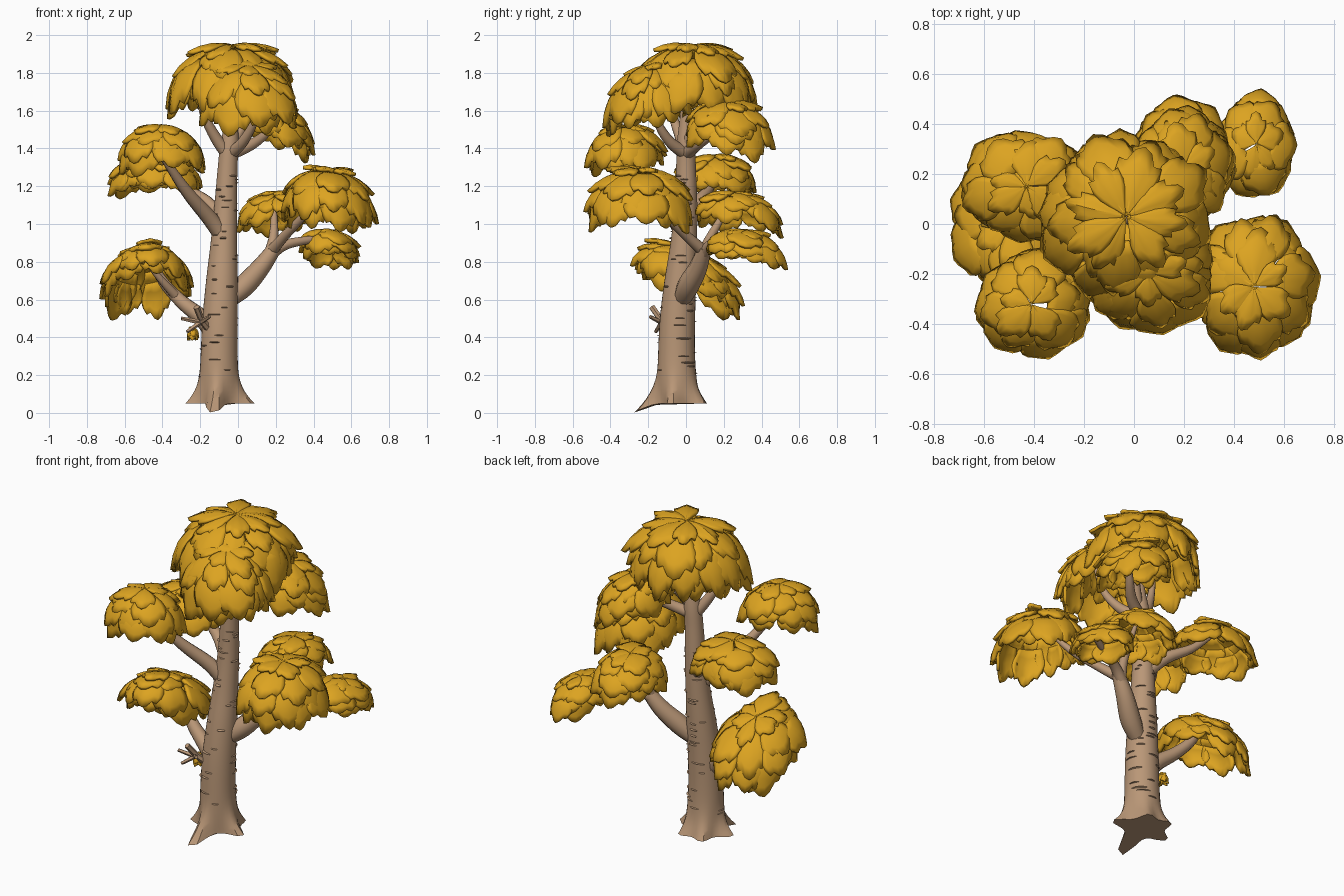
import bpy, bmesh, math, random
from mathutils import Vector

if "Cube" in bpy.data.objects:
    bpy.data.objects.remove(bpy.data.objects["Cube"])
random.seed(11)

def material(name, rgb):
    m = bpy.data.materials.new(name)
    m.diffuse_color = (*rgb, 1)
    m.use_nodes = True
    m.node_tree.nodes["Principled BSDF"].inputs["Base Color"].default_value = m.diffuse_color
    return m

BARK = material("bark_tan", (0.49, 0.31, 0.185))
LEAF = material("leaf_gold", (0.72, 0.37, 0.015))

def finish(name, bm, mat, angle=40):
    me = bpy.data.meshes.new(name)
    bm.to_mesh(me)
    bm.free()
    ob = bpy.data.objects.new(name, me)
    bpy.context.collection.objects.link(ob)
    me.materials.append(mat)
    bpy.ops.object.select_all(action='DESELECT')
    ob.select_set(True)
    bpy.context.view_layer.objects.active = ob
    bpy.ops.object.shade_smooth_by_angle(angle=math.radians(angle))
    return ob

def smooth_path(pts, steps=4):
    """Catmull-Rom through (x, y, z, radius) points."""
    p = [Vector(q) for q in pts]
    p = [2 * p[0] - p[1]] + p + [2 * p[-1] - p[-2]]
    out = []
    for i in range(1, len(p) - 2):
        a, b, c, d = p[i - 1:i + 3]
        for k in range(steps):
            t = k / steps
            out.append(0.5 * (2 * b + (c - a) * t + (2 * a - 5 * b + 4 * c - d) * t * t
                              + (3 * b - a - 3 * c + d) * t ** 3))
    return out + [p[-2]]

def skin(bm, rings):
    n = len(rings[0])
    for r0, r1 in zip(rings, rings[1:]):
        for i in range(n):
            bm.faces.new((r0[i], r0[(i + 1) % n], r1[(i + 1) % n], r1[i]))
    bm.faces.new(rings[0][::-1])
    bm.faces.new(rings[-1])

def branch(name, pts, sides=10):
    path = smooth_path(pts)
    bm = bmesh.new()
    rings = []
    for i, q in enumerate(path):
        t = (path[min(i + 1, len(path) - 1)] - path[max(i - 1, 0)]).to_3d()
        rot = Vector((0, 0, 1)).rotation_difference(t)
        rings.append([bm.verts.new(q.to_3d() + rot @ Vector((q[3] * math.cos(a), q[3] * math.sin(a), 0)))
                      for a in (math.tau * k / sides for k in range(sides))])
    skin(bm, rings)
    finish(name, bm, BARK)

# Trunk with flared roots; the front root is longest and dips lowest
TRUNK = smooth_path([(-.1, -.03, .05, .115), (-.1, -.045, .15, .105), (-.1, -.05, .3, .098),
                     (-.095, -.045, .5, .093), (-.085, -.03, .7, .084), (-.075, -.012, .9, .07),
                     (-.065, 0, 1.1, .06), (-.055, 0, 1.3, .052), (-.045, 0, 1.42, .049),
                     (-.035, 0, 1.55, .034), (-.02, .01, 1.75, .024), (-.01, .02, 1.88, .01)])
ROOTS = [(-98, 1.2), (-15, .7), (60, .35), (120, .4), (188, .6)]

def lobe(a, deg, w=.3):
    d = (a - math.radians(deg) + math.pi) % math.tau - math.pi
    return math.exp(-(d / w) ** 2)

bm = bmesh.new()
rings = []
for q in TRUNK:
    f = max(0, 1 - (q.z - .05) / .24) ** 2.8
    ring = []
    for k in range(32):
        a = math.tau * k / 32
        r = q[3] * (1 + f * sum(amp * lobe(a, d) for d, amp in ROOTS))
        ring.append(bm.verts.new((q.x + r * math.cos(a), q.y + r * math.sin(a),
                                  q.z - .05 * f * lobe(a, -98, .25))))
    rings.append(ring)
skin(bm, rings)
finish("trunk", bm, BARK)

# Bark ridges: short wedge-shaped arcs around the trunk
bm = bmesh.new()
for i in range(60):
    z = .17 + 1.1 * i / 60
    q = min(TRUNK, key=lambda p: abs(p.z - z))
    a0, span, h = random.uniform(0, math.tau), random.uniform(.3, .9), random.uniform(.006, .014)
    rows = []
    for k in range(5):
        a = a0 + span * k / 4
        e = .009 * math.sin(math.pi * (k + .4) / 4.8)
        rows.append([bm.verts.new((q.x + (q[3] + dr) * math.cos(a), q.y + (q[3] + dr) * math.sin(a), z + dz))
                     for dr, dz in ((-.008, h), (e, h * .3), (-.008, -h * .4))])
    skin(bm, rows)
bmesh.ops.recalc_face_normals(bm, faces=bm.faces)
finish("bark_ridges", bm, BARK, 20)

# Branches
branch("right_limb", [(-.07, -.03, .58, .04), (.03, .01, .67, .058), (.12, .065, .77, .05), (.2, .1, .88, .036)])
branch("right_back_branch", [(.16, .09, .83, .035), (.25, .13, .89, .028), (.4, .2, .92, .02), (.54, .27, .95, .012)])
branch("right_inner_branch", [(.17, .09, .85, .03), (.19, .14, .95, .024), (.19, .24, 1.12, .012)])
branch("right_front_branch", [(.18, .09, .86, .032), (.25, 0, .94, .026), (.36, -.12, 1.06, .02), (.47, -.24, 1.24, .01)])
branch("left_front_branch", [(-.07, -.01, .92, .045), (-.15, -.06, 1.03, .042), (-.27, -.17, 1.17, .032), (-.4, -.3, 1.36, .018)])
branch("left_back_branch", [(-.06, 0, 1.0, .04), (-.17, .07, 1.12, .034), (-.3, .13, 1.2, .025), (-.42, .17, 1.31, .012)])
branch("low_left_limb", [(-.1, -.04, .38, .05), (-.19, -.03, .5, .045), (-.3, 0, .59, .036), (-.4, .03, .7, .027), (-.48, .02, .85, .014)])
branch("low_left_fork", [(-.33, 0, .62, .026), (-.42, -.06, .72, .018), (-.5, -.1, .82, .01)])
branch("crown_left_branch", [(-.05, 0, 1.36, .035), (-.12, -.03, 1.46, .03), (-.18, -.07, 1.58, .022), (-.22, -.09, 1.75, .012)])
branch("crown_right_branch", [(-.04, 0, 1.37, .035), (.07, .06, 1.42, .03), (.15, .14, 1.48, .022), (.23, .22, 1.58, .012)])
branch("crown_front_branch", [(-.04, 0, 1.37, .035), (.03, -.09, 1.44, .028), (.09, -.16, 1.56, .02), (.11, -.2, 1.72, .012)])
branch("crown_back_branch", [(-.03, 0, 1.42, .03), (.04, .06, 1.55, .024), (.1, .13, 1.75, .012)])

# Broken stub with twigs on the low left
branch("stub", [(-.15, -.09, .44, .022), (-.19, -.13, .49, .018), (-.22, -.18, .56, .017)], 6)
for i, (dx, dy, dz) in enumerate([(-.1, -.02, .02), (-.07, -.03, -.05), (.05, -.06, .03)]):
    branch(f"stub_twig_{i}", [(-.2, -.13, .48, .014), (-.2 + dx, -.13 + dy, .48 + dz, .01)], 5)

TIPS = [.66, .84, .79, .95, 1, .96, .8, .86, .68]   # blunt lobed leaf end
WIDTH = [.8, .9, 1.0, 1.02, .92]                    # half width along the leaf
RINGS = [(.5, 46, 6), (20, 74, 7), (44, 100, 9), (60, 112, 8)]

def leaf(bm, place, az, half, t0, t1, lift):
    """One curved lobed leaf lying on a dome given by place(theta, azimuth, factor)."""
    grid = []
    skew = random.uniform(-.25, .25)
    for j in range(5):
        row = []
        for i, tip in enumerate(TIPS):
            u, v = (i - 4) / 4, j / 4 * tip
            f = .92 + (.1 + lift) * v - .07 * u * u * v + .025 * (i == 4) * v
            row.append(bm.verts.new(place(t0 + (t1 - t0) * v, az + (u * WIDTH[j] + skew * v) * half, f)))
        grid.append(row)
    for j in range(4):
        for i in range(8):
            bm.faces.new((grid[j][i], grid[j + 1][i], grid[j + 1][i + 1], grid[j][i + 1]))

def cluster(name, x, y, top, bottom, rx, ry, tilt=(0, 0)):
    """Hollow dome of overlapping leaves."""
    rz = (top - bottom) / 1.4
    zc = top - rz

    def place(th, az, f):
        s = math.sin(min(th, 1.75)) * f
        px, py = rx * s * math.cos(az), ry * s * math.sin(az)
        return (x + px, y + py, zc + rz * math.cos(th) * f + tilt[0] * px + tilt[1] * py)

    bm = bmesh.new()
    for ring, (t0, t1, n) in enumerate(RINGS):
        n = max(5, round(n * (rx + ry) / .5))
        for k in range(n):
            az = math.tau * (k + random.uniform(-.25, .25)) / n + t0
            leaf(bm, place, az, math.pi / n * random.uniform(1.0, 1.4), math.radians(t0),
                 math.radians(t1 + random.uniform(-14, 10)), random.uniform(-.05, .13))
    ob = finish(name, bm, LEAF, 35)
    mod = ob.modifiers.new("thickness", 'SOLIDIFY')
    mod.thickness, mod.offset = .018, -1

# Foliage clusters: x, y, top, bottom, half widths, tilt
cluster("crown_leaves", -.03, .03, 1.97, 1.58, .325, .32)
cluster("crown_front_leaves", .06, -.2, 1.86, 1.53, .25, .22, (-.1, .2))
cluster("crown_right_leaves", .2, .23, 1.66, 1.4, .19, .22, (-.25, -.1))
cluster("left_front_leaves", -.41, -.32, 1.54, 1.28, .22, .2)
cluster("left_back_leaves", -.43, .15, 1.38, 1.15, .24, .22)
cluster("low_left_leaves", -.49, .02, .88, .6, .23, .28, (.1, -.38))
cluster("right_front_leaves", .48, -.25, 1.31, .98, .24, .27, (-.1, 0))
cluster("right_inner_leaves", .19, .27, 1.18, .98, .19, .22, (.1, -.1))
cluster("right_back_leaves", .49, .32, .98, .79, .155, .2, (-.15, -.15))
cluster("stub_leaves", -.24, -.04, .46, .39, .03, .035)
